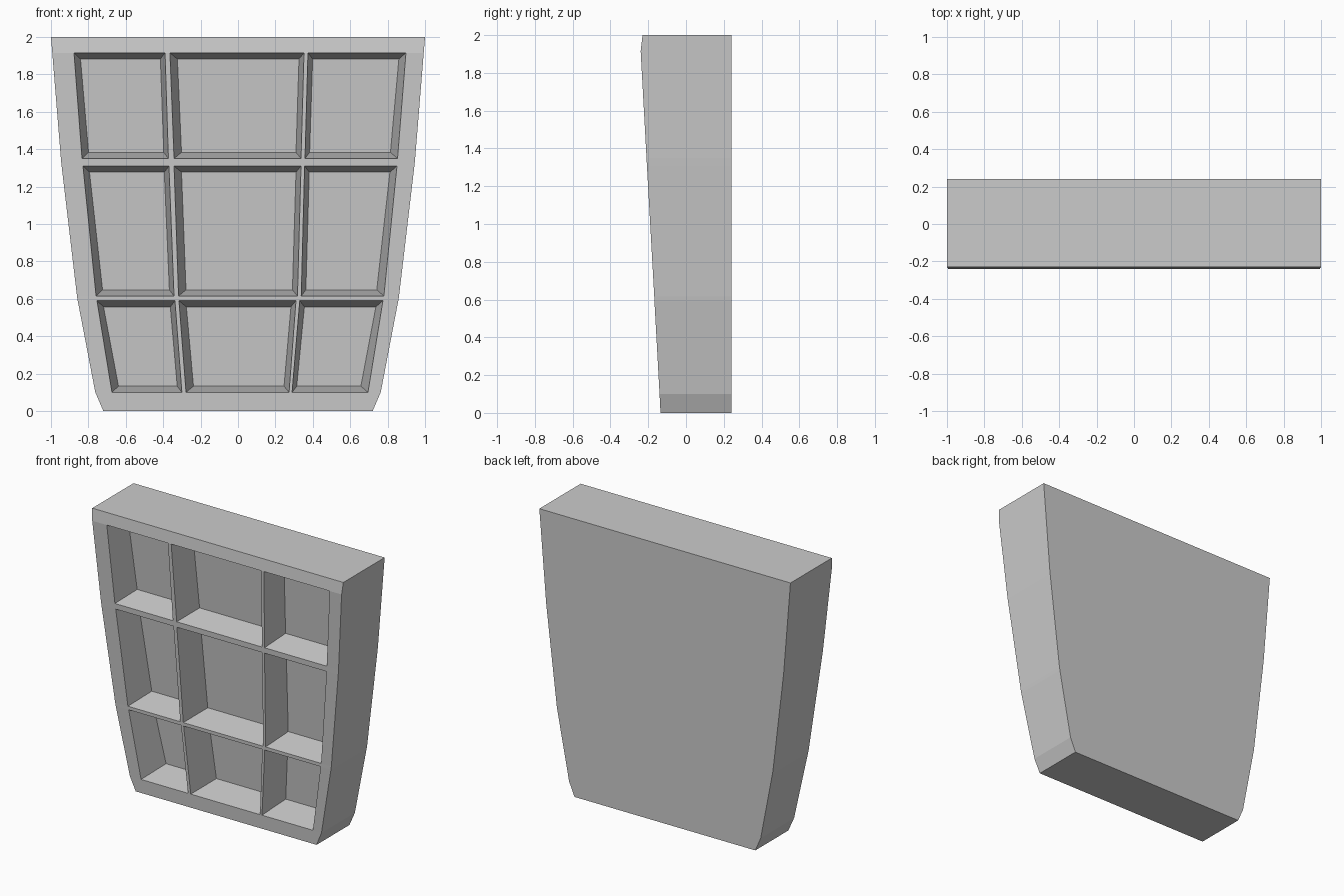
import bpy
import bmesh

if "Cube" in bpy.data.objects:
    bpy.data.objects.remove(bpy.data.objects["Cube"])

BACK_Y = 0.24

# Each level: height, front y, half width, x of the six pocket edges
pocket_levels = [
    (0.10, -0.140, 0.763, (-0.674, -0.300, -0.278, 0.273, 0.289, 0.695)),
    (0.59, -0.167, 0.857, (-0.754, -0.337, -0.316, 0.310, 0.330, 0.775)),
    (0.615, -0.168, 0.861, (-0.759, -0.342, -0.318, 0.318, 0.338, 0.780)),
    (1.31, -0.207, 0.943, (-0.829, -0.369, -0.342, 0.337, 0.356, 0.850)),
    (1.35, -0.209, 0.947, (-0.834, -0.372, -0.342, 0.337, 0.358, 0.853)),
    (1.915, -0.240, 0.993, (-0.877, -0.390, -0.364, 0.353, 0.374, 0.898)),
]
levels = ([(0.0, -0.135, 0.72, pocket_levels[0][3])] + pocket_levels
          + [(2.0, -0.230, 1.0, pocket_levels[-1][3])])

# Wall taper of each column (left, right) and of every row
SIDE_INSET = [(0.035, 0.025), (0.040, 0.027), (0.025, 0.038)]
ROW_INSET = 0.033


def floor_y(z):
    return 0.105 - 0.08 * z


bm = bmesh.new()

# Front grid of vertices and the matching back outline
grid = [[bm.verts.new((x, y, z)) for x in (-w, *xs, w)]
        for z, y, w, xs in levels]
back_left = [bm.verts.new((-w, BACK_Y, z)) for z, y, w, xs in levels]
back_right = [bm.verts.new((w, BACK_Y, z)) for z, y, w, xs in levels]


def add_pocket(corners, column):
    """Tapered recess: four walls and a sloping floor."""
    left, right = SIDE_INSET[column]
    shifts = [(left, ROW_INSET), (-right, ROW_INSET),
              (-right, -ROW_INSET), (left, -ROW_INSET)]
    floor = []
    for v, (dx, dz) in zip(corners, shifts):
        z = v.co.z + dz
        floor.append(bm.verts.new((v.co.x + dx, floor_y(z), z)))
    bm.faces.new(floor)
    for k in range(4):
        n = (k + 1) % 4
        bm.faces.new((corners[k], corners[n], floor[n], floor[k]))


# Front frame, ribs and the nine pockets
for r in range(7):
    for c in range(7):
        corners = [grid[r][c], grid[r][c + 1],
                   grid[r + 1][c + 1], grid[r + 1][c]]
        if r % 2 and c % 2:
            add_pocket(corners, c // 2)
        else:
            bm.faces.new(corners)

# Sides and back
for r in range(7):
    bm.faces.new((grid[r][0], grid[r + 1][0], back_left[r + 1], back_left[r]))
    bm.faces.new((grid[r][7], back_right[r], back_right[r + 1], grid[r + 1][7]))
    bm.faces.new((back_left[r], back_left[r + 1],
                  back_right[r + 1], back_right[r]))

# Bottom and top caps
bm.faces.new(grid[0] + [back_right[0], back_left[0]])
bm.faces.new(grid[7] + [back_right[7], back_left[7]])

bmesh.ops.recalc_face_normals(bm, faces=bm.faces)
mesh = bpy.data.meshes.new("pocketed_panel")
bm.to_mesh(mesh)
bm.free()
panel = bpy.data.objects.new("pocketed_panel", mesh)
bpy.context.collection.objects.link(panel)
